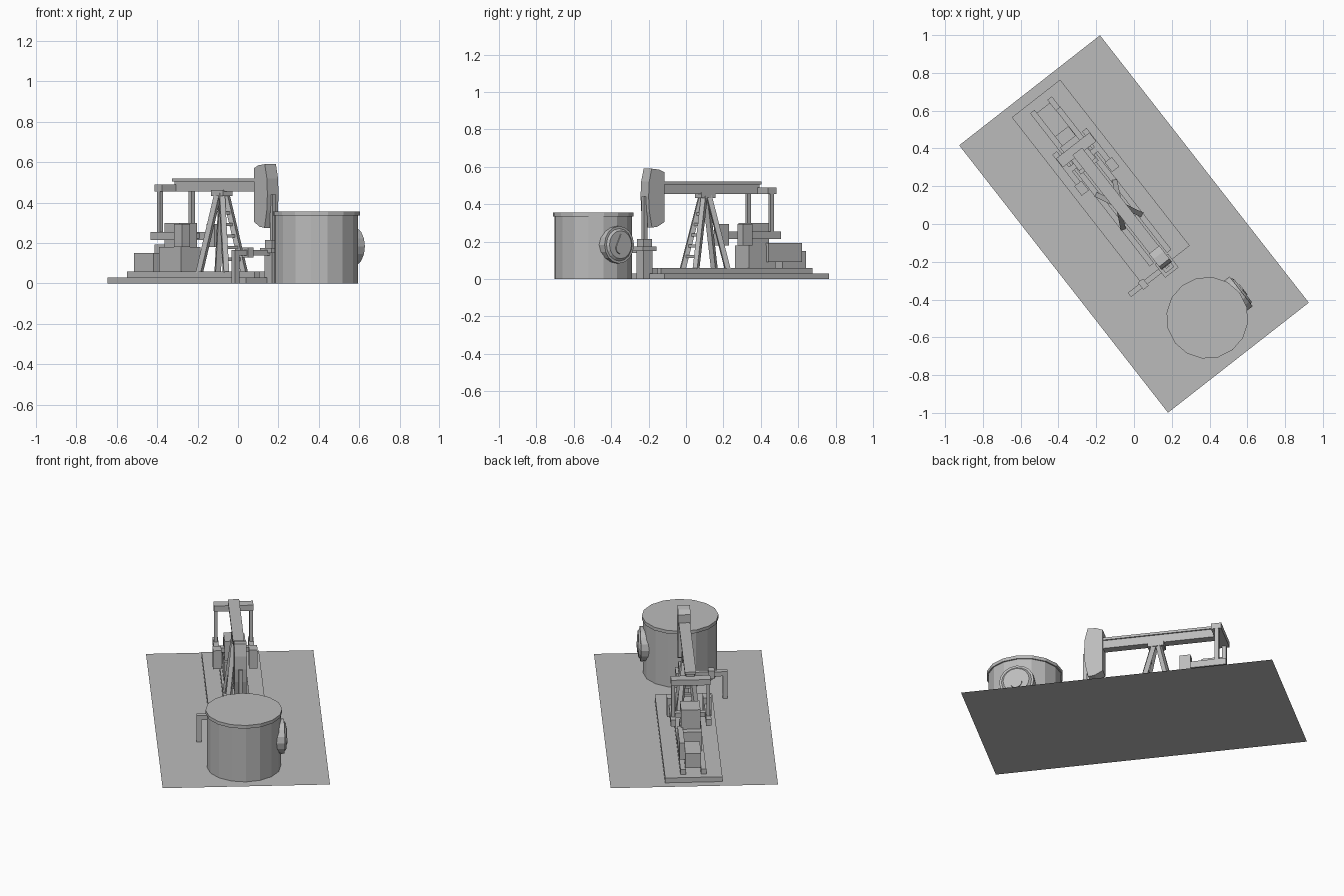
import bpy, bmesh, math
from mathutils import Matrix, Vector

if "Cube" in bpy.data.objects:
    bpy.data.objects.remove(bpy.data.objects["Cube"])

# Everything is laid out along the pump axis (u, v, z), then turned into place
TURN = Matrix.Rotation(math.radians(-52), 4, 'Z')
grey = bpy.data.materials.new("plain_grey")
grey.diffuse_color = (0.5, 0.5, 0.5, 1)
grey.use_nodes = True
grey.node_tree.nodes["Principled BSDF"].inputs["Base Color"].default_value = grey.diffuse_color


def finish(name, bm):
    bmesh.ops.recalc_face_normals(bm, faces=bm.faces)
    bm.transform(TURN)
    me = bpy.data.meshes.new(name)
    bm.to_mesh(me)
    bm.free()
    me.materials.append(grey)
    ob = bpy.data.objects.new(name, me)
    bpy.context.collection.objects.link(ob)
    return ob


def box(name, u, v, z):
    """Box from (min, max) ranges."""
    bm = bmesh.new()
    size = [r[1] - r[0] for r in (u, v, z)]
    mid = [(r[1] + r[0]) / 2 for r in (u, v, z)]
    bmesh.ops.create_cube(bm, size=1, matrix=Matrix.Translation(mid) @ Matrix.Diagonal((*size, 1)))
    return finish(name, bm)


def strut(name, a, b, w):
    """Square bar between two points."""
    a, b = Vector(a), Vector(b)
    d = b - a
    bm = bmesh.new()
    m = Matrix.Translation((a + b) / 2) @ d.to_track_quat('Z', 'Y').to_matrix().to_4x4()
    bmesh.ops.create_cube(bm, size=1, matrix=m @ Matrix.Diagonal((w, w, d.length, 1)))
    return finish(name, bm)


def drum(name, r1, r2, depth, sides, matrix):
    bm = bmesh.new()
    bmesh.ops.create_cone(bm, cap_ends=True, segments=sides, radius1=r1, radius2=r2,
                          depth=depth, matrix=matrix)
    return finish(name, bm)


def plate(name, pts, v0, v1):
    """Profile in (u, z) extruded from v0 to v1."""
    bm = bmesh.new()
    f = bm.faces.new([bm.verts.new((u, v0, z)) for u, z in pts])
    ext = bmesh.ops.extrude_face_region(bm, geom=[f])
    vs = [e for e in ext['geom'] if isinstance(e, bmesh.types.BMVert)]
    bmesh.ops.translate(bm, verts=vs, vec=(0, v1 - v0, 0))
    return finish(name, bm)


# Ground sheet and concrete base
bm = bmesh.new()
bmesh.ops.create_grid(bm, x_segments=1, y_segments=1, size=1,
                      matrix=Matrix.Diagonal((0.898, 0.473, 1, 1)))
finish("ground_sheet", bm)
box("base_slab", (-0.843, 0.272), (-0.162, 0.162), (0, 0.03))

# Drive end: motor, belt guard, gearbox
box("motor", (-0.78, -0.62), (-0.045, 0.045), (0.06, 0.15))
box("belt_guard", (-0.73, -0.5), (0.045, 0.075), (0.09, 0.193))
box("gearbox_pedestal", (-0.56, -0.38), (-0.06, 0.06), (0.03, 0.18))
box("gearbox", (-0.52, -0.4), (-0.055, 0.055), (0.18, 0.3))
box("crank_shaft", (-0.45, -0.42), (-0.1, 0.1), (0.222, 0.25))

# Paired parts: skid rails, cranks, counterweights, pitman arms, tower legs
for side, s in (("left", -1), ("right", 1)):
    def span(a, b):
        return tuple(sorted((s * a, s * b)))
    box(f"skid_rail_{side}", (-0.8, 0.228), span(0.043, 0.073), (0.03, 0.06))
    box(f"crank_{side}", (-0.555, -0.34), span(0.085, 0.115), (0.215, 0.255))
    box(f"counterweight_{side}", (-0.352, -0.288), span(0.078, 0.126), (0.18, 0.295))
    box(f"pitman_arm_{side}", (-0.512, -0.488), span(0.09, 0.11), (0.22, 0.46))
    for end, e in (("front", 1), ("rear", -1)):
        strut(f"tower_leg_{end}_{side}", (-0.13 + e * 0.108, s * 0.058, 0.05),
              (-0.13 + e * 0.014, s * 0.012, 0.45), 0.027)

# Ladder rungs between the front legs
for i in range(5):
    z = 0.12 + i * 0.057
    t = (z - 0.05) / 0.4
    u, w = -0.022 - 0.094 * t, 0.058 - 0.046 * t
    box(f"ladder_rung_{i + 1}", (u - 0.009, u + 0.009), (-w, w), (z - 0.008, z + 0.008))

# Walking beam, its bearing and the equalizer bar
box("beam_bearing", (-0.177, -0.083), (-0.03, 0.03), (0.432, 0.462))
box("walking_beam", (-0.48, 0.18), (-0.024, 0.024), (0.455, 0.506))
box("beam_flange", (-0.488, 0.18), (-0.032, 0.032), (0.505, 0.52))
box("equalizer_bar", (-0.527, -0.468), (-0.112, 0.112), (0.455, 0.49))

# Horse head
plate("horse_head", [(0.173, 0.57), (0.21, 0.585), (0.26, 0.59), (0.277, 0.52), (0.281, 0.44),
                     (0.276, 0.36), (0.258, 0.275), (0.22, 0.28), (0.173, 0.305)], -0.035, 0.035)

# Wellhead with rod and outlet pipe
W = 0.281


def around(name, half, z):
    box(name, (W - half, W + half), (-half, half), z)


around("wellhead_column", 0.03, (0, 0.155))
around("wellhead_flange", 0.045, (0.15, 0.175))
around("stuffing_box", 0.028, (0.175, 0.215))
around("polished_rod", 0.011, (0.21, 0.44))
box("outlet_pipe", (W - 0.014, W + 0.014), (-0.25, 0), (0.138, 0.166))
box("outlet_down_pipe", (W - 0.014, W + 0.014), (-0.25, -0.222), (0, 0.15))
box("outlet_valve", (W - 0.024, W + 0.024), (-0.175, -0.14), (0.127, 0.177))

# Storage tank with rim
T = 0.63
drum("tank_body", 0.209, 0.209, 0.34, 16, Matrix.Translation((T, 0, 0.17)))
drum("tank_rim", 0.217, 0.217, 0.02, 16, Matrix.Translation((T, 0, 0.345)))

# Round sign on the tank side with a raised drop
FACE = Matrix.Rotation(math.radians(-90), 4, 'X')
Z = 0.183
drum("sign_disc", 0.1, 0.1, 0.05, 16, Matrix.Translation((T, 0.202, Z)) @ FACE)
drum("sign_bevel", 0.088, 0.075, 0.012, 16, Matrix.Translation((T, 0.232, Z)) @ FACE)
arc = [math.radians(150 + 24 * i) for i in range(11)]
plate("drop_plate", [(T, Z + 0.058)] + [(T + 0.034 * math.cos(a), Z - 0.016 + 0.034 * math.sin(a))
                                        for a in arc[:-1]], 0.236, 0.244)
